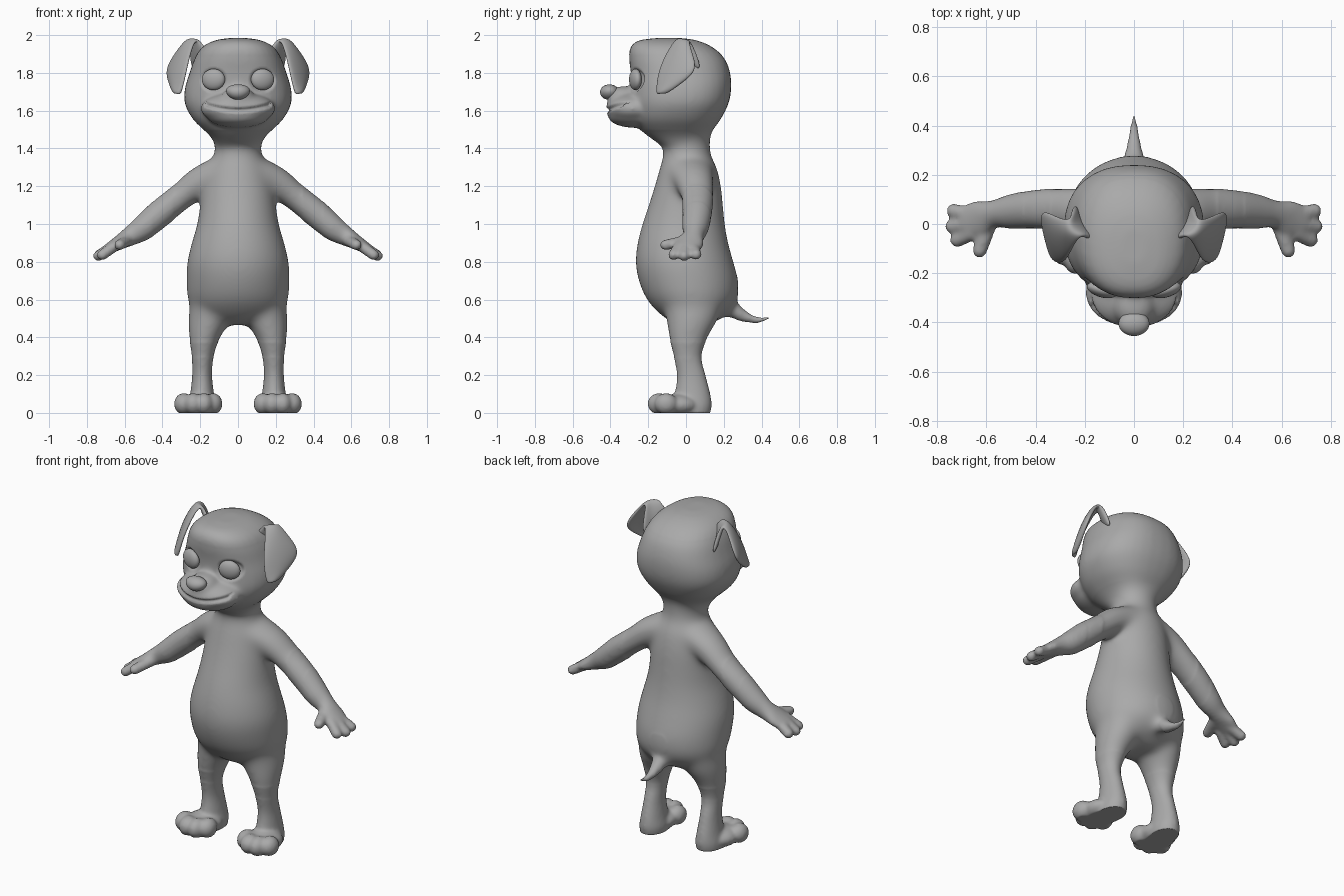
import bpy, bmesh, math
from mathutils import Vector, Matrix

if "Cube" in bpy.data.objects:
    bpy.data.objects.remove(bpy.data.objects["Cube"])

grey = bpy.data.materials.new("plain grey")
grey.use_nodes = True
grey.diffuse_color = (0.4, 0.4, 0.4, 1)
grey.node_tree.nodes["Principled BSDF"].inputs["Base Color"].default_value = (0.4, 0.4, 0.4, 1)


def make_object(name, bm):
    bmesh.ops.recalc_face_normals(bm, faces=bm.faces)
    mesh = bpy.data.meshes.new(name)
    bm.to_mesh(mesh)
    bm.free()
    mesh.materials.append(grey)
    mesh.shade_smooth()
    obj = bpy.data.objects.new(name, mesh)
    bpy.context.collection.objects.link(obj)
    return obj


def spline(rows, steps=4):
    """Catmull-Rom interpolation of equal-length rows."""
    out = []
    for i in range(len(rows) - 1):
        quad = [rows[max(i - 1, 0)], rows[i], rows[i + 1], rows[min(i + 2, len(rows) - 1)]]
        for k in range(steps):
            t = k / steps
            out.append([b + t * ((c - a) / 2 + t * ((a - 2.5 * b + 2 * c - d / 2)
                        + t * (1.5 * (b - c) + (d - a) / 2))) for a, b, c, d in zip(*quad)])
    return out + [list(rows[-1])]


def skin(bm, rings):
    """Join rings of points into a closed solid."""
    loops = [[bm.verts.new(p) for p in ring] for ring in rings]
    n = len(loops[0])
    for a, b in zip(loops, loops[1:]):
        for i in range(n):
            bm.faces.new((a[i], a[(i + 1) % n], b[(i + 1) % n], b[i]))
    bm.faces.new(loops[0][::-1])
    bm.faces.new(loops[-1])


def unit_ring(power=2.0, n=32):
    pts = []
    for i in range(n):
        c, s = math.cos(math.tau * i / n), math.sin(math.tau * i / n)
        pts.append((math.copysign(abs(c) ** (2 / power), c), math.copysign(abs(s) ** (2 / power), s)))
    return pts


def stack(bm, rows, power=2.0):
    """Horizontal sections: z, centre x, half width, front y, back y."""
    skin(bm, [[(x + w * c, (f + b) / 2 + (b - f) / 2 * s, z) for c, s in unit_ring(power)]
              for z, x, w, f, b in spline(rows)])


def limb(bm, rows):
    """Tube along x, y, z with a sideways radius and a normal radius."""
    rows = spline(rows)
    rings = []
    for i, (x, y, z, ra, rb) in enumerate(rows):
        tangent = Vector(rows[min(i + 1, len(rows) - 1)][:3]) - Vector(rows[max(i - 1, 0)][:3])
        side = Vector((1, 0, 0)) if abs(tangent.y) > abs(tangent.x) else Vector((0, 1, 0))
        up = tangent.cross(side).normalized()
        side = up.cross(tangent).normalized()
        rings.append([Vector((x, y, z)) + side * ra * c + up * rb * s for c, s in unit_ring()])
    skin(bm, rings)


def blob(bm, centre, radii):
    bmesh.ops.create_uvsphere(bm, u_segments=32, v_segments=20, radius=1,
                              matrix=Matrix.Translation(centre) @ Matrix.Diagonal((*radii, 1)))


body = bmesh.new()

# legs, feet, arms and hands, built on the left and mirrored
stack(body, [(0.62, .14, .11, -.12, .20), (0.50, .15, .113, -.105, .17), (0.40, .177, .082, -.09, .115),
             (0.30, .187, .058, -.065, .083), (0.20, .19, .053, -.048, .105), (0.10, .19, .064, -.06, .13),
             (0.04, .19, .075, -.07, .136), (-.01, .192, .072, -.07, .125)])
blob(body, (.205, -.04, .045), (.105, .11, .06))
for x, y, r in [(.132, -.105, .05), (.18, -.142, .05), (.237, -.142, .05), (.287, -.105, .052)]:
    blob(body, (x, y, .052), (r, .062, .057))
limb(body, [(.08, .02, 1.28, .13, .09), (.2, .045, 1.225, .105, .085), (.3, .06, 1.15, .088, .073),
            (.4, .06, 1.07, .08, .074), (.5, .05, .985, .07, .067), (.57, .04, .94, .056, .052),
            (.63, .02, .905, .075, .038), (.69, .003, .87, .068, .028)])
for start, end in [((.65, .035, .89), (.733, .053, .842)), ((.66, 0, .89), (.738, -.01, .835)),
                   ((.65, -.03, .89), (.718, -.065, .84)), ((.59, .0, .915), (.627, -.108, .893))]:
    limb(body, [(*start, .034, .03), (*end, .03, .028)])
    blob(body, end, (.03, .03, .028))
half = body.verts[:] + body.edges[:] + body.faces[:]
copy = bmesh.ops.duplicate(body, geom=half)["geom"]
for v in [g for g in copy if isinstance(g, bmesh.types.BMVert)]:
    v.co.x = -v.co.x
bmesh.ops.reverse_faces(body, faces=[g for g in copy if isinstance(g, bmesh.types.BMFace)])

# trunk and neck
stack(body, [(0.47, 0, .10, -.05, .12), (0.52, 0, .22, -.13, .21), (0.6, 0, .265, -.205, .27),
             (0.7, 0, .273, -.25, .277), (0.8, 0, .27, -.268, .253), (0.9, 0, .247, -.258, .225),
             (1.0, 0, .218, -.233, .207), (1.1, 0, .202, -.2, .197), (1.2, 0, .19, -.168, .187),
             (1.3, 0, .165, -.14, .165), (1.38, 0, .125, -.12, .13), (1.48, 0, .125, -.13, .13)])

# skull
stack(body, [(1.41, 0, .118, -.12, .115), (1.46, 0, .14, -.19, .125), (1.50, 0, .18, -.24, .142),
             (1.56, 0, .24, -.28, .185), (1.64, 0, .282, -.292, .225), (1.72, 0, .282, -.29, .24),
             (1.80, 0, .258, -.292, .235), (1.88, 0, .23, -.302, .205), (1.94, 0, .19, -.293, .14),
             (1.975, 0, .125, -.25, .06), (1.988, 0, .05, -.16, -.02)], 2.35)

# muzzle and jaw
blob(body, (0, -.28, 1.615), (.20, .145, .085))
blob(body, (0, -.27, 1.575), (.165, .145, .062))
blob(body, (0, -.33, 1.675), (.085, .09, .06))

# tail
limb(body, [(0, .2, .58, .065, .06), (0, .27, .535, .043, .042), (0, .33, .506, .03, .027),
            (0, .39, .495, .021, .018), (0, .448, .512, .01, .009)])

# fuse everything into one skin
raw = make_object("body", body)
remesh = raw.modifiers.new("fuse", "REMESH")
remesh.mode, remesh.voxel_size = "VOXEL", 0.009
fused = bpy.data.meshes.new_from_object(raw.evaluated_get(bpy.context.evaluated_depsgraph_get()))
raw.modifiers.clear()
bm = bmesh.new()
bm.from_mesh(fused)


def relax(verts, times):
    for _ in range(times):
        bmesh.ops.smooth_vert(bm, verts=verts, factor=0.5, use_axis_x=True, use_axis_y=True, use_axis_z=True)


relax(bm.verts[:], 5)
relax([v for v in bm.verts if .3 < v.co.z < 1.9 and abs(v.co.x) < .45], 14)
relax([v for v in bm.verts if .38 < v.co.z < 1.5 and abs(v.co.x) < .34 and v.co.y < .27], 30)

# mouth crease, eye sockets and flat soles
bm.normal_update()
for v in bm.verts:
    x, y, z = v.co
    gap = abs(z - 1.606 - 1.1 * x * x) / .016
    if y < -.26 and abs(x) < .175 and gap < 1:
        v.co -= v.normal * .014 * (1 - gap * gap)
    socket = math.hypot((abs(x) - .13) / .072, (z - 1.765) / .066)
    if y < -.15 and socket < 1:
        v.co.y += .022 * min(1, 3 * (1 - socket))
    v.co.z = max(v.co.z, .004)
low = min(v.co.z for v in bm.verts)
for v in bm.verts:
    v.co.z -= low
bm.to_mesh(raw.data)
bm.free()
raw.data.shade_smooth()

# nose
bm = bmesh.new()
blob(bm, (0, -.405, 1.698), (.062, .05, .041))
for v in bm.verts:
    v.co.x *= 1 + 4 * (v.co.z - 1.698)
make_object("nose", bm)

# eyes and folded ears on both sides
ear_rows = [((.15, -.07, 1.90), (.24, .09, 1.80)), ((.19, -.05, 1.955), (.25, .05, 1.92)),
            ((.222, -.05, 1.985), (.262, .01, 1.985)), ((.25, -.10, 1.91), (.325, .035, 1.905)),
            ((.272, -.148, 1.81), (.385, .065, 1.815)), ((.295, -.158, 1.71), (.36, -.02, 1.745)),
            ((.308, -.15, 1.682), (.33, -.105, 1.685))]
for side, sign in (("left", 1), ("right", -1)):
    bm = bmesh.new()
    blob(bm, (0, 0, 0), (.063, .03, .056))
    bmesh.ops.rotate(bm, verts=bm.verts, matrix=Matrix.Rotation(.28 * sign, 3, "Z"))
    bmesh.ops.translate(bm, verts=bm.verts, vec=(.13 * sign, -.268, 1.765))
    make_object(side + "_eye", bm)

    bm = bmesh.new()
    grid = []
    for front, back in ear_rows:
        f, b = Vector(front), Vector(back)
        line = [f.lerp(b, t) for t in (0, .33, .67, 1)]
        for p in line[1:3]:
            p += Vector((.012, -.008, .006))
        grid.append([bm.verts.new((p.x * sign, p.y, p.z)) for p in line])
    for a, b in zip(grid, grid[1:]):
        for i in range(3):
            bm.faces.new((a[i], a[i + 1], b[i + 1], b[i]))
    ear = make_object(side + "_ear", bm)
    thick = ear.modifiers.new("thickness", "SOLIDIFY")
    thick.thickness, thick.offset = 0.026, 0
    ear.modifiers.new("rounding", "SUBSURF").levels = 3
    ear.modifiers["rounding"].render_levels = 3
